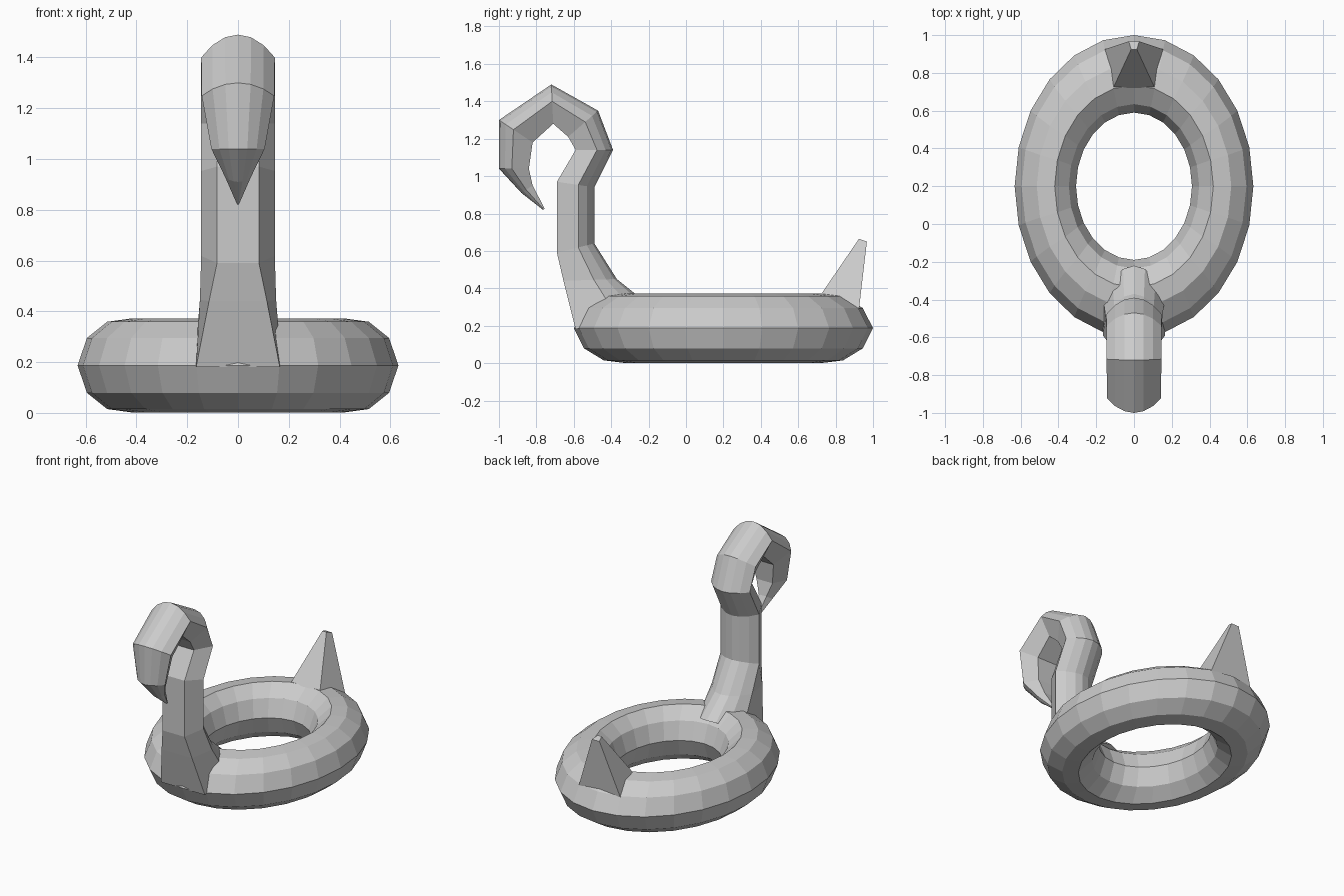
import bpy, bmesh
from math import sin, cos, pi

cube = bpy.data.objects.get("Cube")
if cube:
    bpy.data.objects.remove(cube, do_unlink=True)

grey = bpy.data.materials.new("plain grey")
grey.use_nodes = True
grey.diffuse_color = (0.6, 0.6, 0.6, 1)
grey.node_tree.nodes["Principled BSDF"].inputs["Base Color"].default_value = (0.6, 0.6, 0.6, 1)


def loft(name, loops, close=False):
    """Skin a list of point loops; cap the ends unless the loft is closed."""
    bm = bmesh.new()
    rows = [[bm.verts.new(p) for p in loop] for loop in loops]
    pairs = list(zip(rows, rows[1:]))
    if close:
        pairs.append((rows[-1], rows[0]))
    else:
        bm.faces.new(rows[0])
        bm.faces.new(rows[-1])
    n = len(rows[0])
    for a, b in pairs:
        for i in range(n):
            j = (i + 1) % n
            bm.faces.new((a[i], a[j], b[j], b[i]))
    bmesh.ops.recalc_face_normals(bm, faces=bm.faces)
    mesh = bpy.data.meshes.new(name)
    bm.to_mesh(mesh)
    bm.free()
    mesh.materials.append(grey)
    obj = bpy.data.objects.new(name, mesh)
    bpy.context.collection.objects.link(obj)
    return obj


# Oval swim ring: (x radius, y radius, height above the middle), upper half outside to inside
MID, CENTRE_Y, SEGMENTS = 0.187, 0.2, 24
upper = [(0.632, 0.8, 0), (0.595, 0.745, 0.108), (0.515, 0.64, 0.172),
         (0.42, 0.535, 0.185), (0.345, 0.435, 0.115), (0.307, 0.39, 0)]
profile = upper + [(rx, ry, -h) for rx, ry, h in upper[-2:0:-1]]
angles = [2 * pi * i / SEGMENTS for i in range(SEGMENTS)]
loft("ring", [[(rx * cos(a), CENTRE_Y + ry * sin(a), MID + h) for a in angles]
              for rx, ry, h in profile], close=True)

# Neck, head and beak: outer (y, z), inner (y, z), half width, inner flat share
stations = [
    ((-0.22, 0.33), (-0.59, 0.18), 0.165, 1.0),
    ((-0.37, 0.45), (-0.655, 0.44), 0.15, 0.76),
    ((-0.49, 0.64), (-0.69, 0.59), 0.145, 0.57),
    ((-0.49, 0.94), (-0.69, 0.97), 0.145, 0.57),
    ((-0.39, 1.14), (-0.59, 1.14), 0.145, 0.57),
    ((-0.47, 1.35), (-0.63, 1.21), 0.145, 0.57),
    ((-0.72, 1.49), (-0.71, 1.28), 0.145, 0.57),
    ((-1.0, 1.30), (-0.82, 1.18), 0.143, 0.57),
    ((-1.0, 1.04), (-0.84, 1.04), 0.105, 0.57),
    ((-0.88, 0.91), (-0.82, 0.95), 0.05, 0.57),
    ((-0.765, 0.82), (-0.755, 0.825), 0.004, 0.57),
]


def neck_section(outer, inner, w, flat):
    half = [(0.05, 0.35), (0.2, 0.7), (0.43, 1), (1, flat)]
    pts = [(0, 0)] + half + [(t, -x) for t, x in reversed(half)]
    return [(x * w, outer[0] + t * (inner[0] - outer[0]),
             outer[1] + t * (inner[1] - outer[1])) for t, x in pts]


loft("neck_and_head", [neck_section(*s) for s in stations])


# Pointed tail: front and back edges given as (half width, y, z)
def tail_section(front, back):
    (fw, fy, fz), (bw, by, bz) = front, back
    return [(-fw, fy, fz), (fw, fy, fz), (bw, by, bz), (-bw, by, bz)]


loft("tail", [tail_section((0.11, 0.72, 0.365), (0.155, 0.925, 0.29)),
              tail_section((0.015, 0.925, 0.665), (0.028, 0.967, 0.65))])
